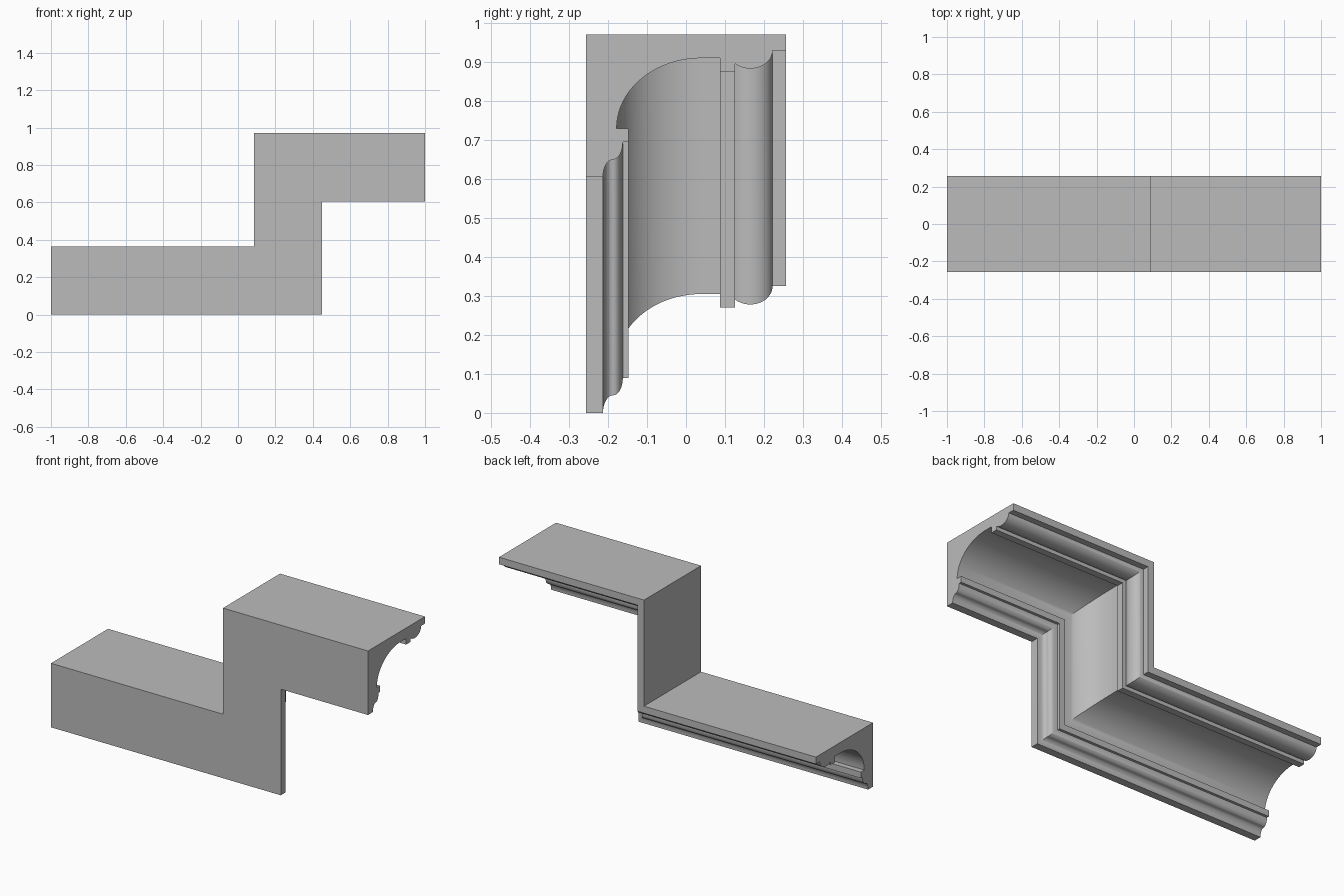
import bpy, bmesh, math

if "Cube" in bpy.data.objects:
    bpy.data.objects.remove(bpy.data.objects["Cube"])

def arc(cy, cd, ry, rd, a0, a1, n):
    """Elliptical arc in the profile plane (y, depth below the top line)."""
    out = []
    for i in range(n + 1):
        a = math.radians(a0 + (a1 - a0) * i / n)
        out.append((cy + ry * math.cos(a), cd + rd * math.sin(a)))
    return out

# moulding cross-section: (y, depth below the top line)
profile = [(-0.257, 0.0), (-0.257, 0.365)]
profile += arc(-0.187, 0.365, 0.026, 0.045, 180, 270, 8)       # lower ogee, concave half
profile += arc(-0.187, 0.275, 0.025, 0.045, 90, 0, 8)[1:]      # lower ogee, convex half
profile += [(-0.147, 0.275), (-0.147, 0.24)]                   # small fillet
profile += arc(0.04, 0.24, 0.218, 0.18, 180, 270, 20)          # large cove
profile += [(0.087, 0.06), (0.087, 0.095), (0.126, 0.095)]     # square bead
profile += arc(0.165, 0.04, 0.057, 0.047, 133, 0, 14)          # upper round
profile += [(0.257, 0.04), (0.257, 0.0)]                       # top lip

# stepped path: each station gives x and z for a profile depth d (mitred corners)
stations = [
    lambda d: (-1.0, 0.365 - d),
    lambda d: (0.085 + d, 0.365 - d),
    lambda d: (0.085 + d, 0.97 - d),
    lambda d: (1.0, 0.97 - d),
]

bm = bmesh.new()
rings = []
for st in stations:
    ring = []
    for y, d in profile:
        x, z = st(d)
        ring.append(bm.verts.new((x, y, z)))
    rings.append(ring)
n = len(profile)
for a, b in zip(rings, rings[1:]):
    for i in range(n):
        j = (i + 1) % n
        bm.faces.new((a[i], a[j], b[j], b[i]))
bm.faces.new(rings[0])
bm.faces.new(rings[-1][::-1])
bmesh.ops.recalc_face_normals(bm, faces=bm.faces)

mesh = bpy.data.meshes.new("stepped_cornice")
bm.to_mesh(mesh)
bm.free()
cornice = bpy.data.objects.new("stepped_cornice", mesh)
bpy.context.collection.objects.link(cornice)

# single plain grey
grey = bpy.data.materials.new("plaster grey")
grey.diffuse_color = (0.5, 0.5, 0.5, 1)
grey.use_nodes = True
grey.node_tree.nodes["Principled BSDF"].inputs["Base Color"].default_value = grey.diffuse_color
mesh.materials.append(grey)

bpy.context.view_layer.objects.active = cornice
cornice.select_set(True)
bpy.ops.object.shade_smooth_by_angle(angle=math.radians(30))
